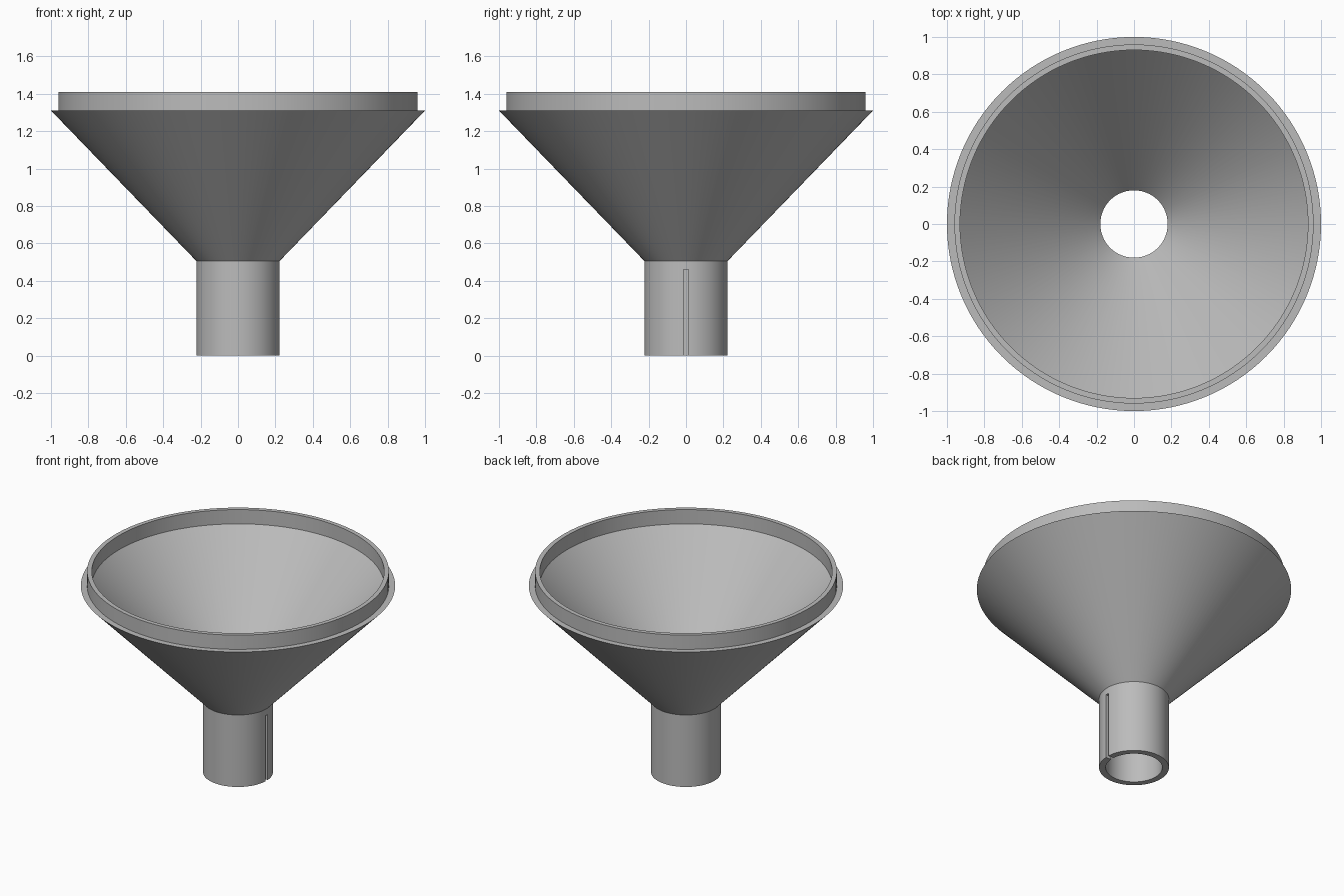
import bpy
import bmesh
import math

cube = bpy.data.objects.get("Cube")
if cube:
    bpy.data.objects.remove(cube, do_unlink=True)

# Single plain grey plastic
grey = bpy.data.materials.new("plain_grey")
grey.use_nodes = True
colour = (0.5, 0.5, 0.5, 1.0)
grey.diffuse_color = colour
grey.node_tree.nodes["Principled BSDF"].inputs["Base Color"].default_value = colour

SEGMENTS = 128
SPOUT_TOP, CONE_TOP, RIM_TOP = 0.505, 1.31, 1.41
SPOUT_OUT, SPOUT_IN = 0.222, 0.18
RIM_OUT, RIM_IN = 0.96, 0.93


def add_object(name, bm):
    """Turn a bmesh into a linked object."""
    mesh = bpy.data.meshes.new(name)
    bm.to_mesh(mesh)
    bm.free()
    obj = bpy.data.objects.new(name, mesh)
    bpy.context.collection.objects.link(obj)
    mesh.materials.append(grey)
    return obj


def revolve(name, profile):
    """Spin a closed (radius, height) profile around the z axis."""
    bm = bmesh.new()
    verts = [bm.verts.new((r, 0, z)) for r, z in profile]
    edges = [bm.edges.new((v, verts[i - 1])) for i, v in enumerate(verts)]
    bmesh.ops.spin(bm, geom=verts + edges, cent=(0, 0, 0), axis=(0, 0, 1),
                   angle=math.tau, steps=SEGMENTS)
    bmesh.ops.remove_doubles(bm, verts=bm.verts, dist=0.0001)
    bmesh.ops.recalc_face_normals(bm, faces=bm.faces)
    return add_object(name, bm)


# Funnel wall: spout, cone, ledge and raised rim outside, then back down inside
funnel = revolve("funnel", [
    (SPOUT_OUT, 0), (SPOUT_OUT, SPOUT_TOP), (1, CONE_TOP),
    (RIM_OUT, CONE_TOP), (RIM_OUT, RIM_TOP), (RIM_IN, RIM_TOP),
    (RIM_IN, CONE_TOP), (SPOUT_IN, SPOUT_TOP), (SPOUT_IN, 0),
])

# Narrow air slot up one side of the spout
bm = bmesh.new()
bmesh.ops.create_cube(bm, size=1)
bmesh.ops.scale(bm, vec=(0.12, 0.026, 0.56), verts=bm.verts)
bmesh.ops.translate(bm, vec=(0.2, 0, 0.18), verts=bm.verts)
cutter = add_object("slot_cutter", bm)
cutter.hide_render = True

cut = funnel.modifiers.new("air_slot", 'BOOLEAN')
cut.operation = 'DIFFERENCE'
cut.solver = 'EXACT'
cut.object = cutter

bpy.ops.object.select_all(action='DESELECT')
funnel.select_set(True)
bpy.context.view_layer.objects.active = funnel
bpy.ops.object.modifier_apply(modifier=cut.name)
bpy.data.objects.remove(cutter, do_unlink=True)

# Smooth round walls with crisp rims
bpy.ops.object.shade_smooth_by_angle(angle=math.radians(30))
